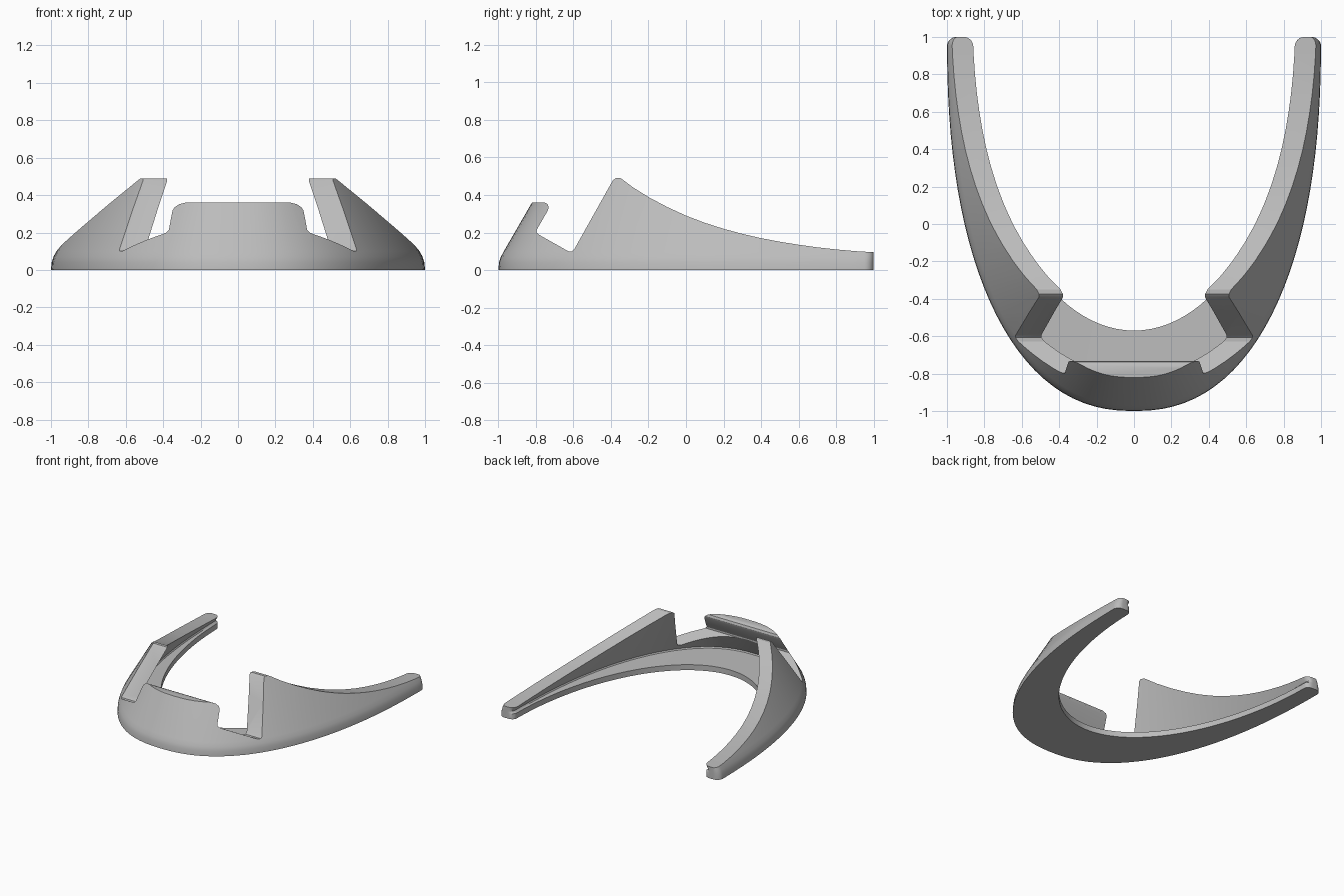
import bpy, bmesh, math

cube = bpy.data.objects.get("Cube")
if cube:
    bpy.data.objects.remove(cube, do_unlink=True)

grey = bpy.data.materials.new("plain_grey")
grey.use_nodes = True
colour = (0.5, 0.5, 0.5, 1)
grey.diffuse_color = colour
grey.node_tree.nodes["Principled BSDF"].inputs["Base Color"].default_value = colour

POWER = 2.3      # fullness of the outer plan curve
WALL = 0.113     # wall thickness
LEAN = math.tan(math.radians(30))

# Falling top edge of the arms, then the slot and the front plate (y, z)
ARM_TOP = [(1.2, .088), (1, .095), (.9, .101), (.8, .11), (.7, .121), (.6, .135), (.5, .151),
           (.4, .17), (.3, .193), (.2, .22), (.1, .252), (0, .29), (-.1, .336),
           (-.2, .389), (-.28, .439), (-.335, .48)]
SLOT = [(-.35, .49), (-.375, .49), (-.39, .478), (-.595, .112), (-.608, .1), (-.627, .1),
        (-.785, .189), (-.797, .2), (-.797, .213), (-.736, .318), (-.732, .335),
        (-.738, .352), (-.755, .36), (-1.2, .36)]


def make_object(name, bm):
    bmesh.ops.recalc_face_normals(bm, faces=bm.faces)
    mesh = bpy.data.meshes.new(name)
    bm.to_mesh(mesh)
    bm.free()
    mesh.materials.append(grey)
    ob = bpy.data.objects.new(name, mesh)
    bpy.context.collection.objects.link(ob)
    return ob


def lean(z):
    return LEAN * (z - .05)


def section(k, side):
    """Closed cross-section of the band; k runs from arm tip (0) to front (1)."""
    x, y = max(0, 1 - k ** POWER) ** (1 / POWER), 1 - 2 * k
    nx, ny = x ** (POWER - 1), k ** (POWER - 1) / 2
    length = math.hypot(nx, ny)
    nx, ny = nx / length, ny / length
    top = .17 + .45 * min(1, k / .65) - .17 * max(0, k - .8) / .2
    # outer skin with a rounded foot, then the inner skin
    skin = [(0, 0), (.003, .04), (.013, .07), (lean(.1), .1), (lean(top), top),
            (lean(top) + WALL, top), (lean(.085) + WALL, .085),
            (WALL + .006, .062), (WALL + .012, .052)]
    pts = [(x - nx * d, y + ny * d, z) for d, z in skin]
    # inner foot flange
    fx, fy = .865 * math.sqrt(max(0, 1 - k * k)), 1 - 1.57 * k
    pts += [(fx, fy, .045), (fx, fy, 0)]
    # rounded arm tips
    u = max(0, (y - .95) / .05)
    squeeze = (.018 + .05 * math.sqrt(max(0, 1 - u * u))) / .068
    return [(side * (.93 + (px - .93) * squeeze), py, pz) for px, py, pz in pts]


# Curved band lofted from one tip round the front to the other
tip = [0, .0005, .002, .005, .009, .014, .019, .025]
ks = tip + [math.sin(math.radians(a)) for a in range(3, 91, 3)]
stations = [(k, 1) for k in ks] + [(k, -1) for k in reversed(ks[:-1])]
bm = bmesh.new()
rings = [[bm.verts.new(p) for p in section(k, s)] for k, s in stations]
for a, b in zip(rings, rings[1:]):
    for i in range(len(a)):
        j = (i + 1) % len(a)
        bm.faces.new((a[i], a[j], b[j], b[i]))
bm.faces.new(rings[0])
bm.faces.new(rings[-1])
band = make_object("curved_band", bm)

# Side profile prism that trims the band
bm = bmesh.new()
outline = [(-1.2, -.2), (1.2, -.2)] + ARM_TOP + SLOT
face = bm.faces.new([bm.verts.new((-1.2, y, z)) for y, z in outline])
ext = bmesh.ops.extrude_face_region(bm, geom=[face])
bmesh.ops.translate(bm, vec=(2.4, 0, 0),
                    verts=[v for v in ext["geom"] if isinstance(v, bmesh.types.BMVert)])
cutter = make_object("side_profile_cutter", bm)

trim = band.modifiers.new("trim", "BOOLEAN")
trim.operation = "INTERSECT"
trim.solver = "EXACT"
trim.object = cutter
bpy.context.view_layer.objects.active = band
band.select_set(True)
bpy.ops.object.modifier_apply(modifier="trim")
bpy.data.objects.remove(cutter, do_unlink=True)
bpy.ops.object.shade_smooth_by_angle(angle=math.radians(28))
